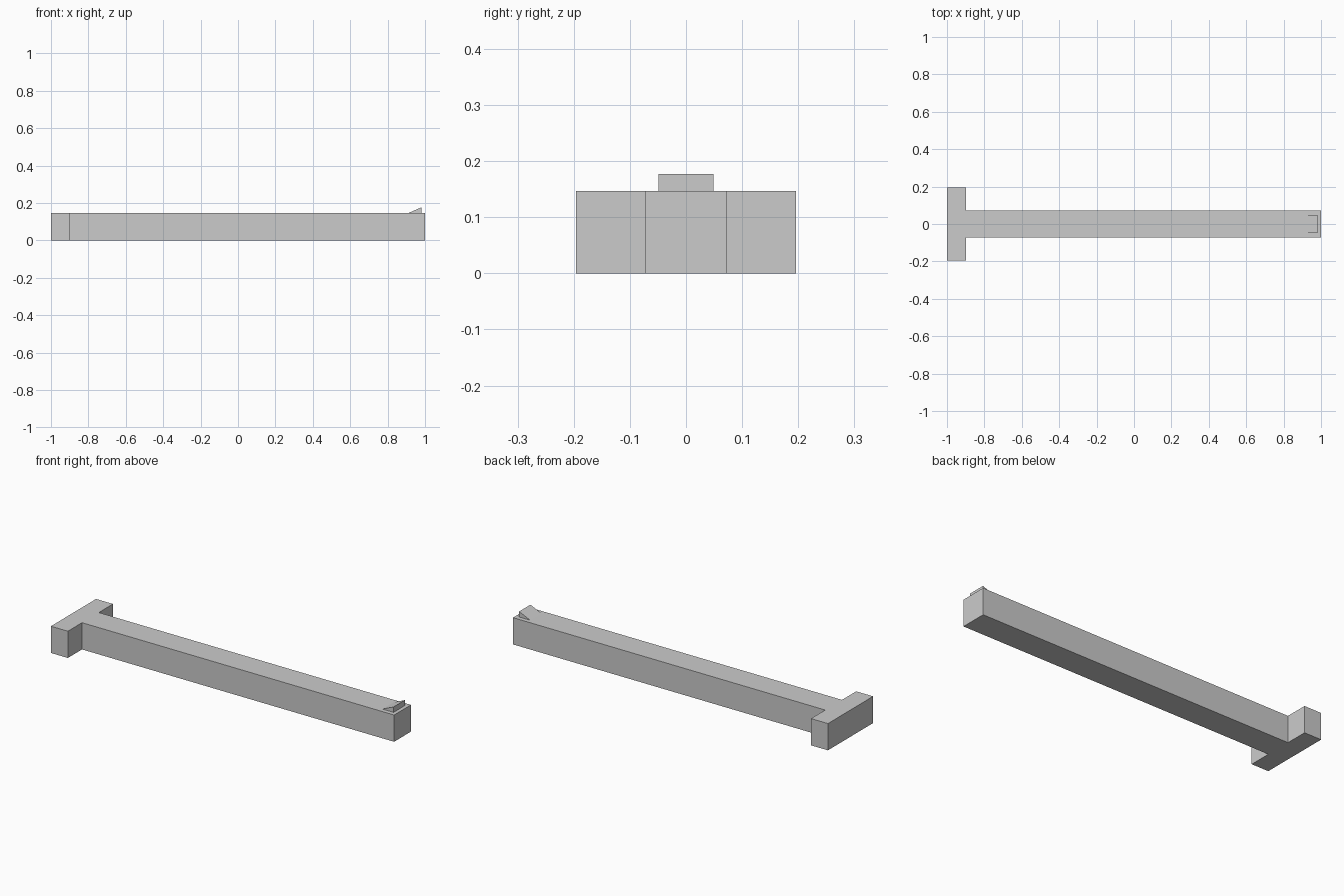
import bpy
import bmesh
from mathutils import Vector

cube = bpy.data.objects.get("Cube")
if cube:
    bpy.data.objects.remove(cube, do_unlink=True)

# One plain grey for every part
grey = bpy.data.materials.new("plain_grey")
grey.use_nodes = True
colour = (0.6, 0.6, 0.6, 1)
grey.diffuse_color = colour
grey.node_tree.nodes["Principled BSDF"].inputs["Base Color"].default_value = colour


def prism(name, outline, sweep):
    """Extrude a closed 3D outline along a sweep vector."""
    bm = bmesh.new()
    face = bm.faces.new([bm.verts.new(p) for p in outline])
    result = bmesh.ops.extrude_face_region(bm, geom=[face], use_keep_orig=True)
    moved = [g for g in result["geom"] if isinstance(g, bmesh.types.BMVert)]
    bmesh.ops.translate(bm, verts=moved, vec=Vector(sweep))
    bmesh.ops.recalc_face_normals(bm, faces=bm.faces)
    mesh = bpy.data.meshes.new(name)
    bm.to_mesh(mesh)
    bm.free()
    mesh.materials.append(grey)
    obj = bpy.data.objects.new(name, mesh)
    bpy.context.collection.objects.link(obj)
    return obj


height = 0.147
bar_half, head_half, catch_half = 0.073, 0.196, 0.049
head_end = -0.897

# T-shaped bar: half outline mirrored across the long axis
half = [(1, bar_half), (head_end, bar_half), (head_end, head_half), (-1, head_half)]
outline = half + [(x, -y) for x, y in reversed(half)]
prism("t_shaped_bar", [(x, y, 0) for x, y in outline], (0, 0, height))

# Ramped catch on top of the free end
ramp = [(0.912, height), (0.98, height), (0.98, 0.177)]
prism("ramped_catch", [(x, -catch_half, z) for x, z in ramp], (0, 2 * catch_half, 0))
